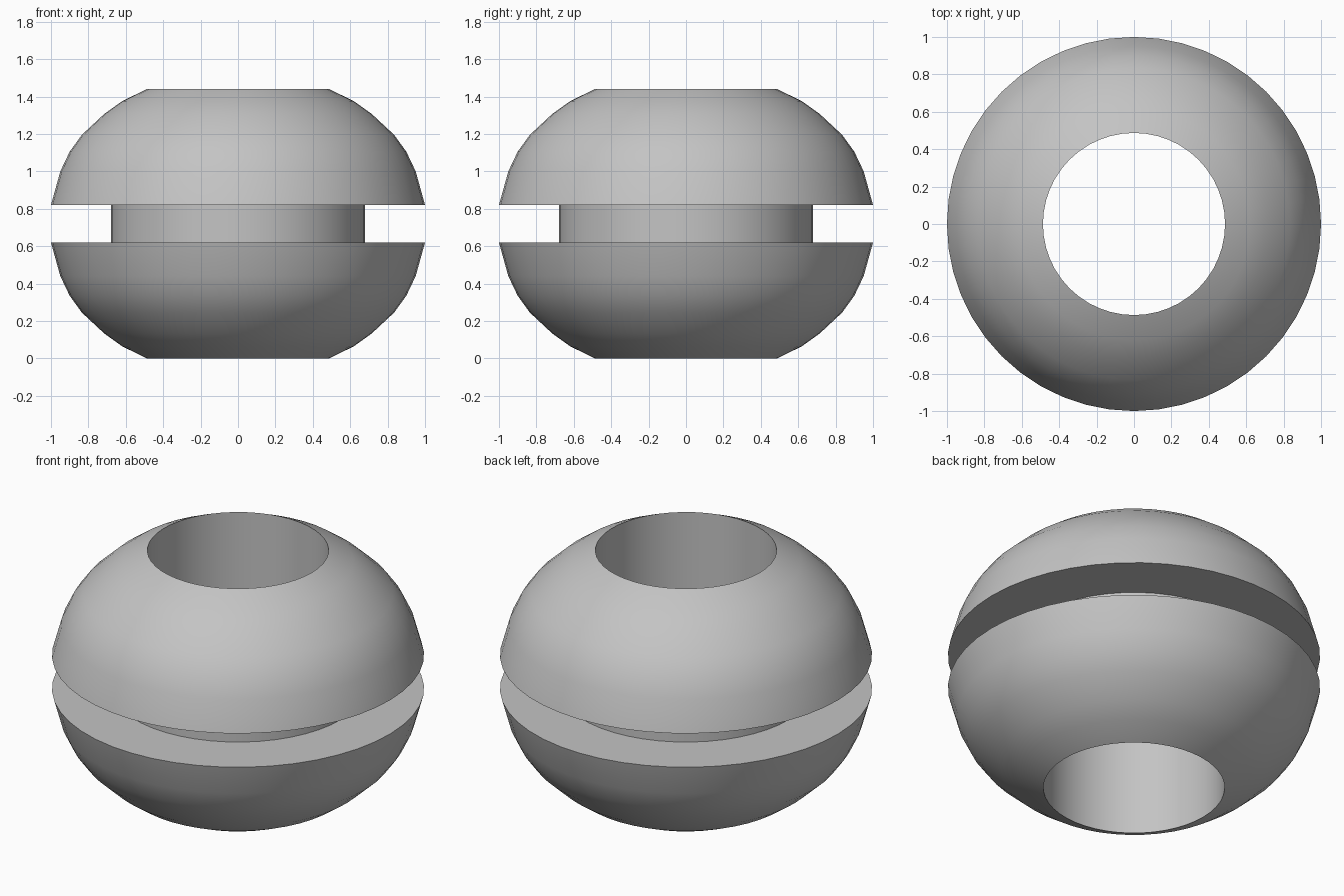
import bpy, math

SEGMENTS = 48
MID = 0.72  # height of the mirror plane

cube = bpy.data.objects.get("Cube")
if cube:
    bpy.data.objects.remove(cube, do_unlink=True)

grey = bpy.data.materials.new("plain grey")
grey.use_nodes = True
grey.diffuse_color = (0.55, 0.55, 0.55, 1)
grey.node_tree.nodes["Principled BSDF"].inputs["Base Color"].default_value = grey.diffuse_color

# Upper half of the cross-section: groove floor, groove wall, dome, bore edge
upper = [(0.68, 0.1), (1.0, 0.1), (0.95, 0.28), (0.9, 0.385), (0.835, 0.475),
         (0.715, 0.587), (0.62, 0.655), (0.487, 0.72)]
lower = [(r, -z) for r, z in reversed(upper)]
profile = [(r, z + MID) for r, z in lower + upper]


def lathe(name, outline):
    """Turn a closed outline of (radius, height) points around the z axis."""
    n = len(outline)
    verts = []
    for i in range(SEGMENTS):
        a = math.tau * i / SEGMENTS
        verts += [(r * math.cos(a), r * math.sin(a), z) for r, z in outline]
    faces = []
    for i in range(SEGMENTS):
        here, there = i * n, (i + 1) % SEGMENTS * n
        for j in range(n):
            k = (j + 1) % n
            faces.append((here + j, there + j, there + k, here + k))
    mesh = bpy.data.meshes.new(name)
    mesh.from_pydata(verts, [], faces)
    mesh.materials.append(grey)
    obj = bpy.data.objects.new(name, mesh)
    bpy.context.collection.objects.link(obj)
    return obj


# Grooved bead with a bore through its middle
bead = lathe("grooved_bead", profile)
bpy.ops.object.select_all(action="DESELECT")
bead.select_set(True)
bpy.context.view_layer.objects.active = bead
bpy.ops.object.shade_smooth_by_angle(angle=math.radians(30))
